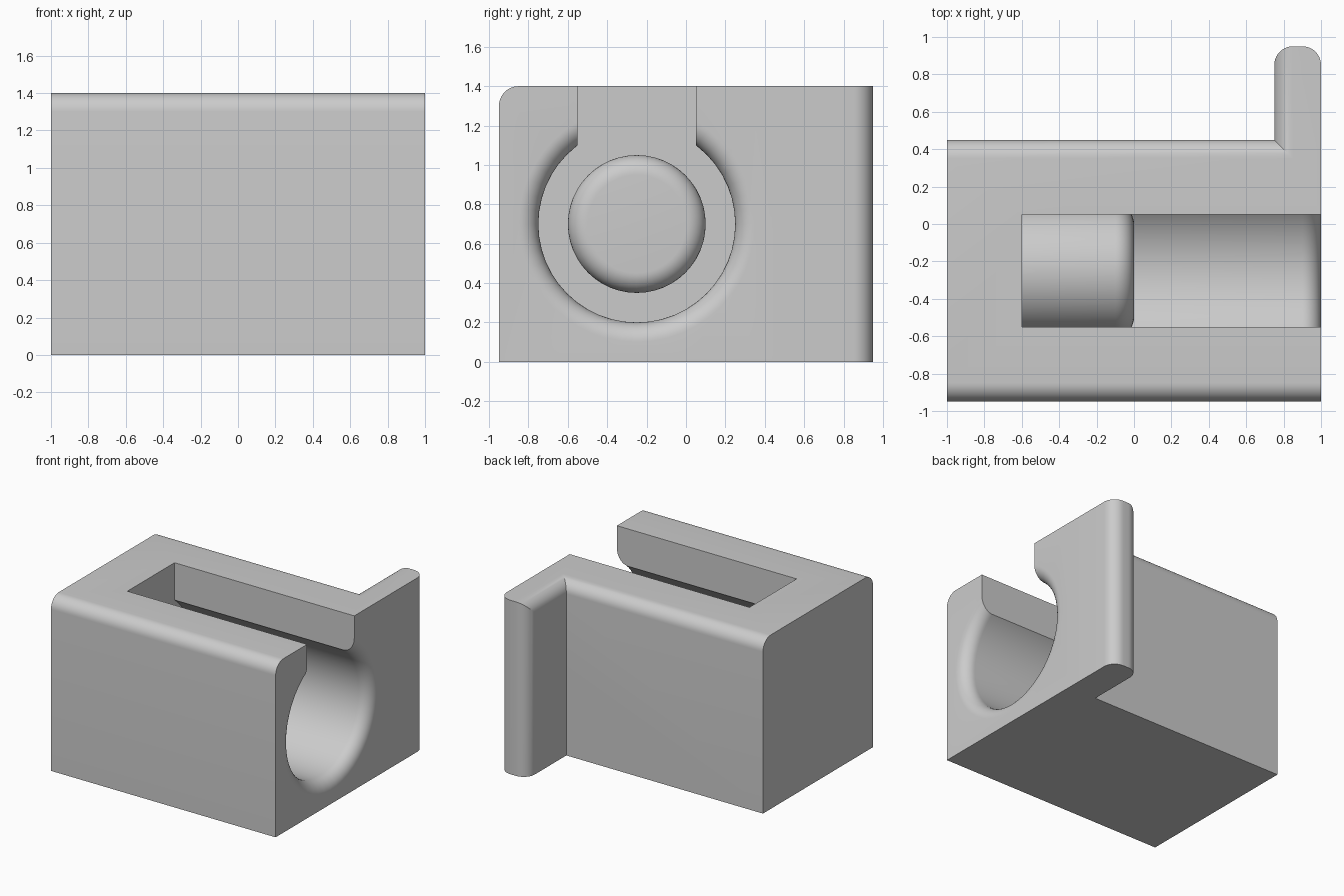
import bpy, bmesh
from math import sin, cos, pi, radians
from mathutils import Vector, Matrix

cube = bpy.data.objects.get("Cube")
if cube:
    bpy.data.objects.remove(cube, do_unlink=True)

grey = bpy.data.materials.new("light grey")
grey.use_nodes = True
tone = (0.6, 0.6, 0.6, 1)
grey.diffuse_color = tone
grey.node_tree.nodes["Principled BSDF"].inputs["Base Color"].default_value = tone

R = 0.1  # radius shared by all rounded edges


def arc(cx, cy, start, end, steps=10):
    """Points on a fillet arc, angles in degrees."""
    angles = [radians(start + (end - start) * i / steps) for i in range(steps + 1)]
    return [(cx + R * cos(a), cy + R * sin(a)) for a in angles]


def finish(name, bm):
    bmesh.ops.recalc_face_normals(bm, faces=bm.faces)
    mesh = bpy.data.meshes.new(name)
    bm.to_mesh(mesh)
    bm.free()
    mesh.materials.append(grey)
    obj = bpy.data.objects.new(name, mesh)
    bpy.context.collection.objects.link(obj)
    return obj


def extrude(name, profile, place, direction):
    """Sweep a flat outline; place maps its points into space."""
    bm = bmesh.new()
    face = bm.faces.new([bm.verts.new(place(*p)) for p in profile])
    ext = bmesh.ops.extrude_face_region(bm, geom=[face])
    moved = [v for v in ext["geom"] if isinstance(v, bmesh.types.BMVert)]
    bmesh.ops.translate(bm, verts=moved, vec=Vector(direction))
    return finish(name, bm)


def revolve(name, profile, centre, steps=48):
    """Spin an (x, radius) outline round the x direction."""
    bm = bmesh.new()
    verts = [bm.verts.new((x, 0, r)) for x, r in profile]
    edges = [bm.edges.new(pair) for pair in zip(verts, verts[1:])]
    bmesh.ops.spin(bm, geom=verts + edges, cent=(0, 0, 0), axis=(1, 0, 0),
                   angle=2 * pi, steps=steps)
    bmesh.ops.remove_doubles(bm, verts=bm.verts, dist=1e-5)
    bmesh.ops.translate(bm, verts=bm.verts, vec=centre)
    return finish(name, bm)


def combine(target, tool, operation):
    mod = target.modifiers.new(operation.lower(), "BOOLEAN")
    mod.operation = operation
    mod.solver = "EXACT"
    mod.object = tool
    bpy.context.view_layer.objects.active = target
    bpy.ops.object.modifier_apply(modifier=mod.name)
    bpy.data.objects.remove(tool, do_unlink=True)


# Block with rounded top edges at front and back
block = extrude("socket_block",
                [(-0.95, 0), (0.45, 0)] + arc(0.35, 1.3, 0, 90) + arc(-0.85, 1.3, 90, 180),
                lambda y, z: (-1, y, z), (2, 0, 0))

# Side flange: rounded outer end, and rounded along its inner top edge
flange = extrude("flange", [(0.75, 0), (1, 0)] + arc(0.9, 0.85, 0, 90) + arc(0.85, 0.85, 90, 180),
                 lambda x, y: (x, y, 0), (0, 0, 1.4))
rounding = extrude("flange_rounding", [(0.75, -0.1), (1.1, -0.1), (1.1, 1.4)] + arc(0.85, 1.3, 90, 180),
                   lambda x, z: (x, -0.1, z), (0, 1.2, 0))
combine(flange, rounding, "INTERSECT")
combine(block, flange, "UNION")

# Round socket with a flared mouth, leaving a round-nosed pin inside
socket = revolve("socket_cutter",
                 [(0, 0)] + arc(-0.1, 0.25, 0, 90) + [(-0.6, 0.35), (-0.6, 0.5)]
                 + arc(0.9, 0.6, 270, 360) + [(1.1, 0.6), (1.1, 0)],
                 (0, -0.25, 0.7))
combine(block, socket, "DIFFERENCE")

# Slot from the top down into the socket
slot = extrude("slot_cutter", [(-0.6, -0.55), (1.2, -0.55), (1.2, 0.05), (-0.6, 0.05)],
               lambda x, y: (x, y, 1.08), (0, 0, 0.5))
combine(block, slot, "DIFFERENCE")

bpy.ops.object.select_all(action="DESELECT")
block.select_set(True)
bpy.context.view_layer.objects.active = block
bpy.ops.object.shade_smooth_by_angle(angle=radians(30))
